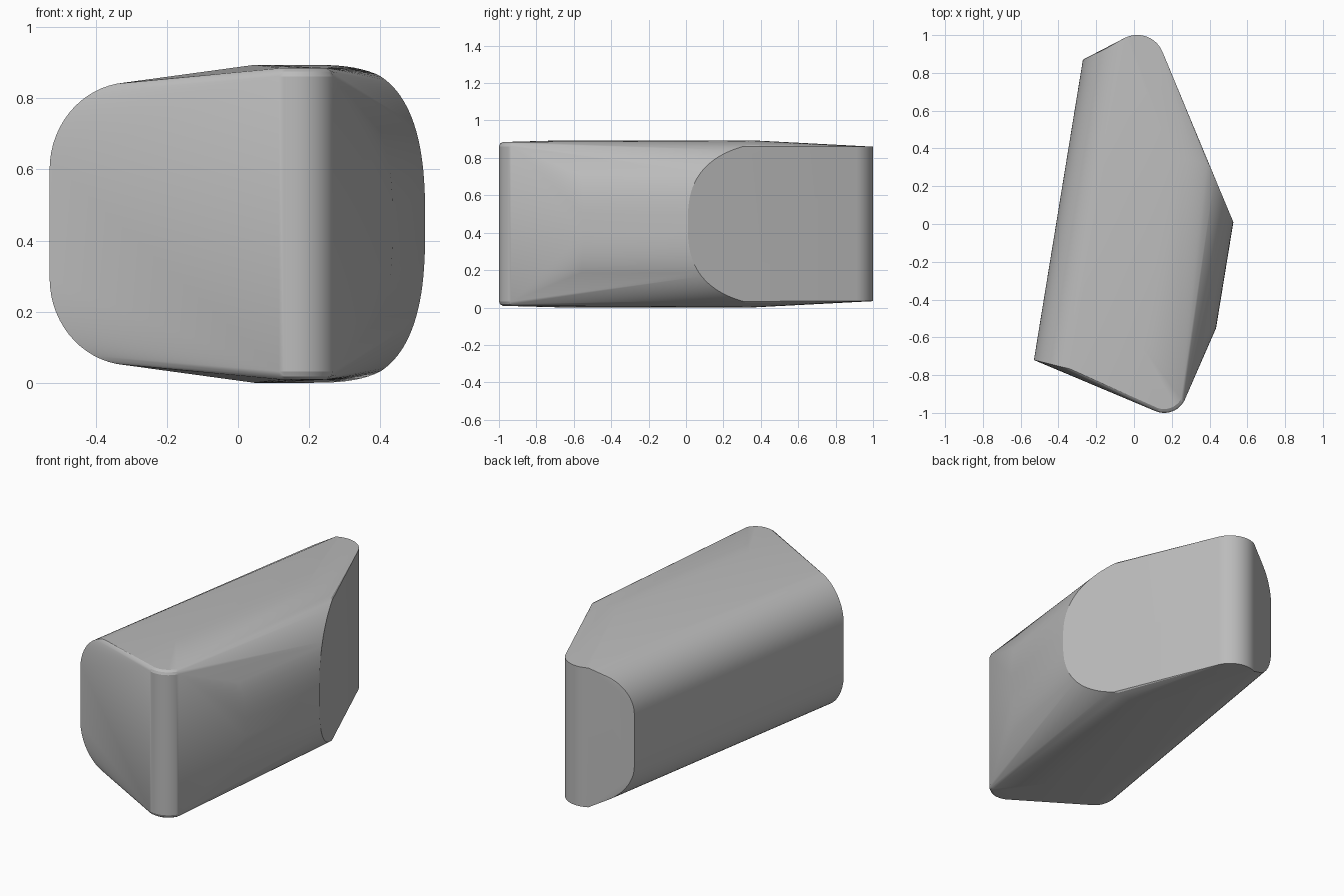
import bpy, bmesh, math
from mathutils import Vector

if "Cube" in bpy.data.objects:
    bpy.data.objects.remove(bpy.data.objects["Cube"])

MID = 0.447                               # mid height, shape mirrors above and below
D = Vector((0.161, 0.987))                # long axis seen from above
N = Vector((0.987, -0.161))               # across the axis

points = []


def add(x, y, z):
    points.append((x, y, z))
    points.append((x, y, 2 * MID - z))


def add_local(u, v, z):
    p = N * u + D * v
    add(p.x, p.y, z)


STEPS = 14

# Left rounded edge, one arc at each end
for i in range(STEPS + 1):
    a = math.radians(80) * i / STEPS
    u = -0.171 - 0.236 * math.cos(a)
    z = 0.60 + 0.245 * math.sin(a)
    p = N * u
    t = u + 0.407
    add_local(u, -0.796 - 0.08 * t, z)                # front end
    add_local(u, 0.815 + 0.70 * min(t, 0.18), z)      # back end

# Right bulging side, superellipse arc at each end
for i in range(STEPS * 2 + 1):
    a = math.pi / 2 * i / (STEPS * 2)
    u = 0.15 + 0.368 * max(math.cos(a), 0) ** (2 / 2.7)
    z = MID + 0.447 * math.sin(a) ** (2 / 2.7)
    add_local(u, -0.474 + 0.44 * (u - 0.518), z)
    add_local(u, min(0.094 + 1.6 * (0.518 - u), 0.38), z)


# Rounded upright corners at the two ends
def corner(cx, cy, r, z, start, end, n=12):
    for i in range(n + 1):
        a = math.radians(start + (end - start) * i / n)
        add(cx + r * math.cos(a), cy + r * math.sin(a), z)


corner(0.017, 0.856, 0.145, 0.86, 23, 117)
for inset, z in ((0.0, 0.862), (0.006, 0.876), (0.02, 0.885)):
    corner(0.16, -0.88, 0.12 - inset, z, 248, 333)

# Wrap everything in one convex body
bm = bmesh.new()
for p in points:
    bm.verts.new(p)
bmesh.ops.remove_doubles(bm, verts=bm.verts[:], dist=0.0005)
res = bmesh.ops.convex_hull(bm, input=bm.verts[:])
loose = [v for v in bm.verts if not v.link_faces]
bmesh.ops.delete(bm, geom=loose, context='VERTS')
bmesh.ops.dissolve_limit(bm, angle_limit=math.radians(1.0),
                         verts=bm.verts[:], edges=bm.edges[:])
bmesh.ops.recalc_face_normals(bm, faces=bm.faces[:])
low = min(v.co.z for v in bm.verts)
for v in bm.verts:
    v.co.z -= low

mesh = bpy.data.meshes.new("rounded_block")
bm.to_mesh(mesh)
bm.free()
body = bpy.data.objects.new("rounded_block", mesh)
bpy.context.collection.objects.link(body)

grey = bpy.data.materials.new("plain grey")
grey.diffuse_color = (0.5, 0.5, 0.5, 1)
grey.use_nodes = True
grey.node_tree.nodes["Principled BSDF"].inputs["Base Color"].default_value = grey.diffuse_color
mesh.materials.append(grey)

bpy.context.view_layer.objects.active = body
body.select_set(True)
bpy.ops.object.shade_smooth_by_angle(angle=math.radians(20))
